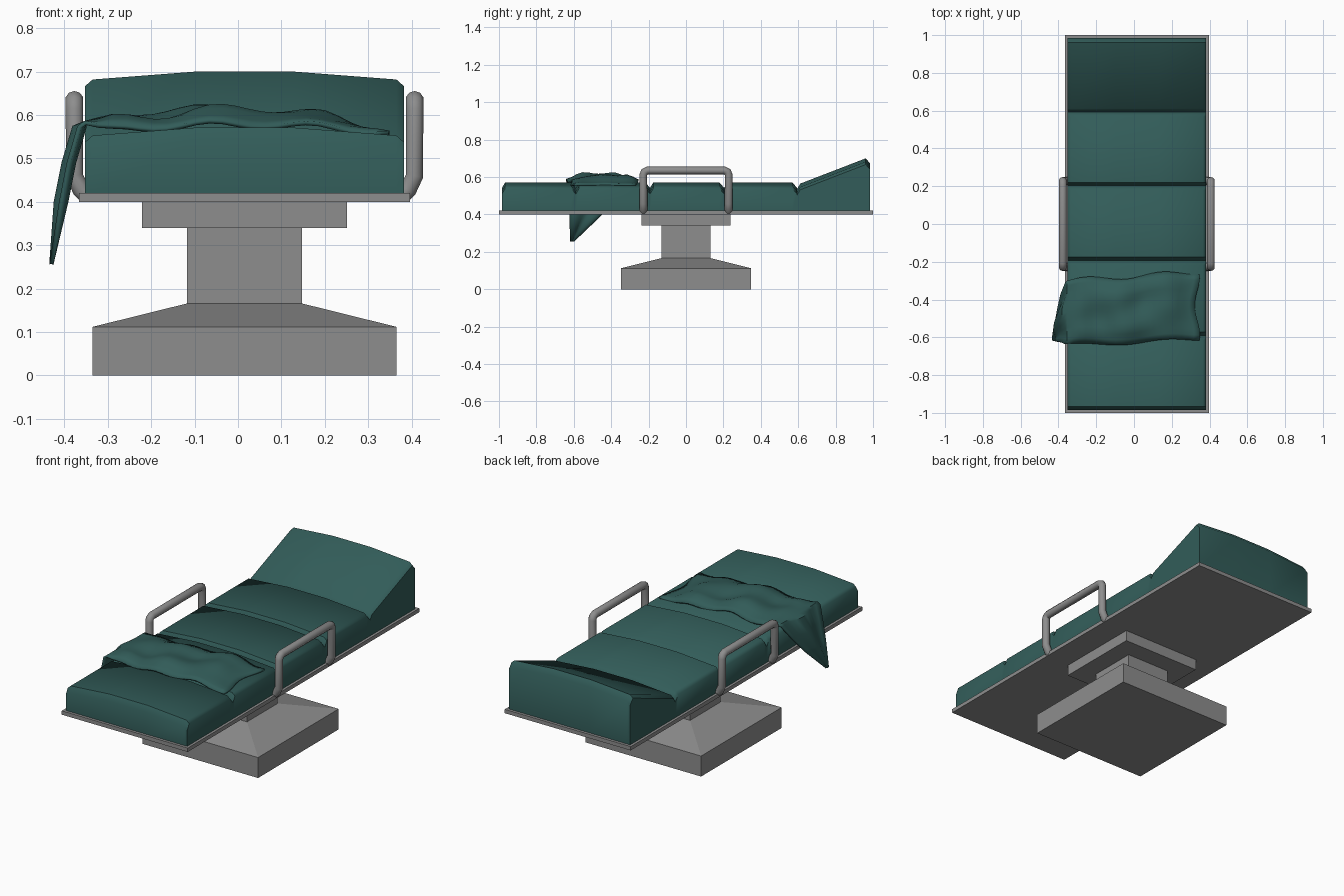
import bpy, bmesh, math
from mathutils import Vector

if "Cube" in bpy.data.objects:
    bpy.data.objects.remove(bpy.data.objects["Cube"])

CX = 0.015  # bed centre line


def material(name, color, rough=0.6):
    m = bpy.data.materials.new(name)
    m.use_nodes = True
    m.diffuse_color = (*color, 1)
    bsdf = m.node_tree.nodes["Principled BSDF"]
    bsdf.inputs["Base Color"].default_value = (*color, 1)
    bsdf.inputs["Roughness"].default_value = rough
    return m


GREY = material("grey metal", (0.27, 0.27, 0.27))
TEAL = material("dark teal fabric", (0.032, 0.108, 0.1))


def finish(name, bm, mat, angle=None):
    bmesh.ops.recalc_face_normals(bm, faces=bm.faces)
    mesh = bpy.data.meshes.new(name)
    bm.to_mesh(mesh)
    bm.free()
    mesh.materials.append(mat)
    ob = bpy.data.objects.new(name, mesh)
    bpy.context.collection.objects.link(ob)
    if angle:
        smooth(ob, angle)
    return ob


def smooth(ob, angle):
    bpy.ops.object.select_all(action='DESELECT')
    ob.select_set(True)
    bpy.context.view_layer.objects.active = ob
    bpy.ops.object.shade_smooth_by_angle(angle=math.radians(angle))


def stack(name, rings):
    """Solid through rectangular rings given as (z, half x, half y)."""
    bm = bmesh.new()
    loops = [[bm.verts.new((CX + sx * hx, sy * hy, z))
              for sx, sy in ((-1, -1), (1, -1), (1, 1), (-1, 1))]
             for z, hx, hy in rings]
    for a, b in zip(loops, loops[1:]):
        for i in range(4):
            j = (i + 1) % 4
            bm.faces.new((a[i], a[j], b[j], b[i]))
    bm.faces.new(loops[0])
    bm.faces.new(loops[-1])
    return finish(name, bm, GREY)


def grid_faces(bm, rows):
    for a, b in zip(rows, rows[1:]):
        for i in range(len(a) - 1):
            bm.faces.new((a[i], a[i + 1], b[i + 1], b[i]))


# Pedestal and bed board
stack("pedestal", [(0, .35, .348), (.112, .35, .348), (.166, .132, .132), (.34, .132, .132)])
stack("support_plate", [(.34, .236, .237), (.402, .236, .237)])
stack("bed_board", [(.4, .381, 1), (.421, .381, 1)])


# Mattress sections with a crowned top and chamfered rim
CROWN = [(-.367, -.033), (-.35, -.018), (-.115, 0), (.115, 0), (.35, -.018), (.367, -.033)]


def cushion(name, y0, y1, z0, z1):
    bm = bmesh.new()
    rows = []
    for y, z in ((y0, z0 - .03), (y0 + .018, z0), (y1 - .024, z1), (y1, z1 - .028)):
        rows.append([bm.verts.new((CX + x, y, z + dz)) for x, dz in CROWN])
    grid_faces(bm, rows)
    # walls down to the board, then a closed bottom
    rim = [e for e in bm.edges if e.is_boundary]
    new = bmesh.ops.extrude_edge_only(bm, edges=rim)["geom"]
    low = [v for v in new if isinstance(v, bmesh.types.BMVert)]
    for v in low:
        v.co.z = .42
    bmesh.ops.holes_fill(bm, edges=[e for e in bm.edges if e.is_boundary], sides=0)
    return finish(name, bm, TEAL, 50)


seams = [-.985, -.59, -.193, .203, .593]
for name, a, b in zip(("foot", "calf", "seat", "back"), seams, seams[1:]):
    cushion(name + "_cushion", a, b, .571, .571)
cushion("head_cushion", seams[-1], .985, .565, .70)


# Side rails
def rail(name, side):
    half = [(.378, .228, .415), (.392, .228, .428), (.407, .228, .46), (.407, .228, .612),
            (.407, .222, .628), (.407, .206, .635)]
    pts = half + [(x, -y, z) for x, y, z in reversed(half)]
    curve = bpy.data.curves.new(name, 'CURVE')
    curve.dimensions = '3D'
    curve.bevel_depth = .021
    curve.bevel_resolution = 3
    curve.use_fill_caps = True
    sp = curve.splines.new('POLY')
    sp.points.add(len(pts) - 1)
    for p, (x, y, z) in zip(sp.points, pts):
        p.co = (CX + side * (x - CX), y, z, 1)
    curve.materials.append(GREY)
    ob = bpy.data.objects.new(name, curve)
    bpy.context.collection.objects.link(ob)
    bpy.ops.object.select_all(action='DESELECT')
    ob.select_set(True)
    bpy.context.view_layer.objects.active = ob
    bpy.ops.object.convert(target='MESH')
    smooth(bpy.context.object, 50)


rail("left_rail", 1)
rail("right_rail", -1)


# Rumpled blanket lying across the legs, one corner hanging over the side
def lerp(a, b, t):
    return a + (b - a) * t


NX, NY = 22, 12
bm = bmesh.new()
rows = []
for i in range(NX + 1):
    u = i / NX
    row = []
    for j in range(NY + 1):
        v = j / NY
        front = -.642 + .03 * u + .01 * math.sin(9 * u + 1)
        rear = -.30 + .045 * u + .013 * math.sin(11 * u)
        x = lerp(-.352, .335, u) + .014 * u * math.sin(7 * v + 1)
        y = lerp(front, rear, v)
        wave = math.sin(13 * u + 5 * v) * .6 + math.sin(7 * u - 11 * v + 1) * .5
        edge = min(1, 5 * v, 5 * (1 - v), 6 * (1 - u))
        z = .578 - .02 * abs(2 * u - 1) ** 2 + edge * (.026 + .012 * wave) + .008 * math.sin(19 * u)
        if u < .1:
            z = lerp(.582, z, u / .1)
        row.append(bm.verts.new((x, y, z)))
    rows.append(row)
# hanging corner narrows to a tip
hang = []
for x, z, front, rear in ((-.43, .257, -.617, -.6), (-.408, .4, -.622, -.45),
                          (-.39, .49, -.625, -.37), (-.366, .572, -.635, -.31)):
    hang.append([bm.verts.new((x + .012 * math.sin(9 * j / NY) * (z > .3),
                               lerp(front, rear, j / NY), z)) for j in range(NY + 1)])
grid_faces(bm, hang + rows)
blanket = finish("blanket", bm, TEAL, 45)
thick = blanket.modifiers.new("thickness", 'SOLIDIFY')
thick.thickness = .01
thick.offset = 0
